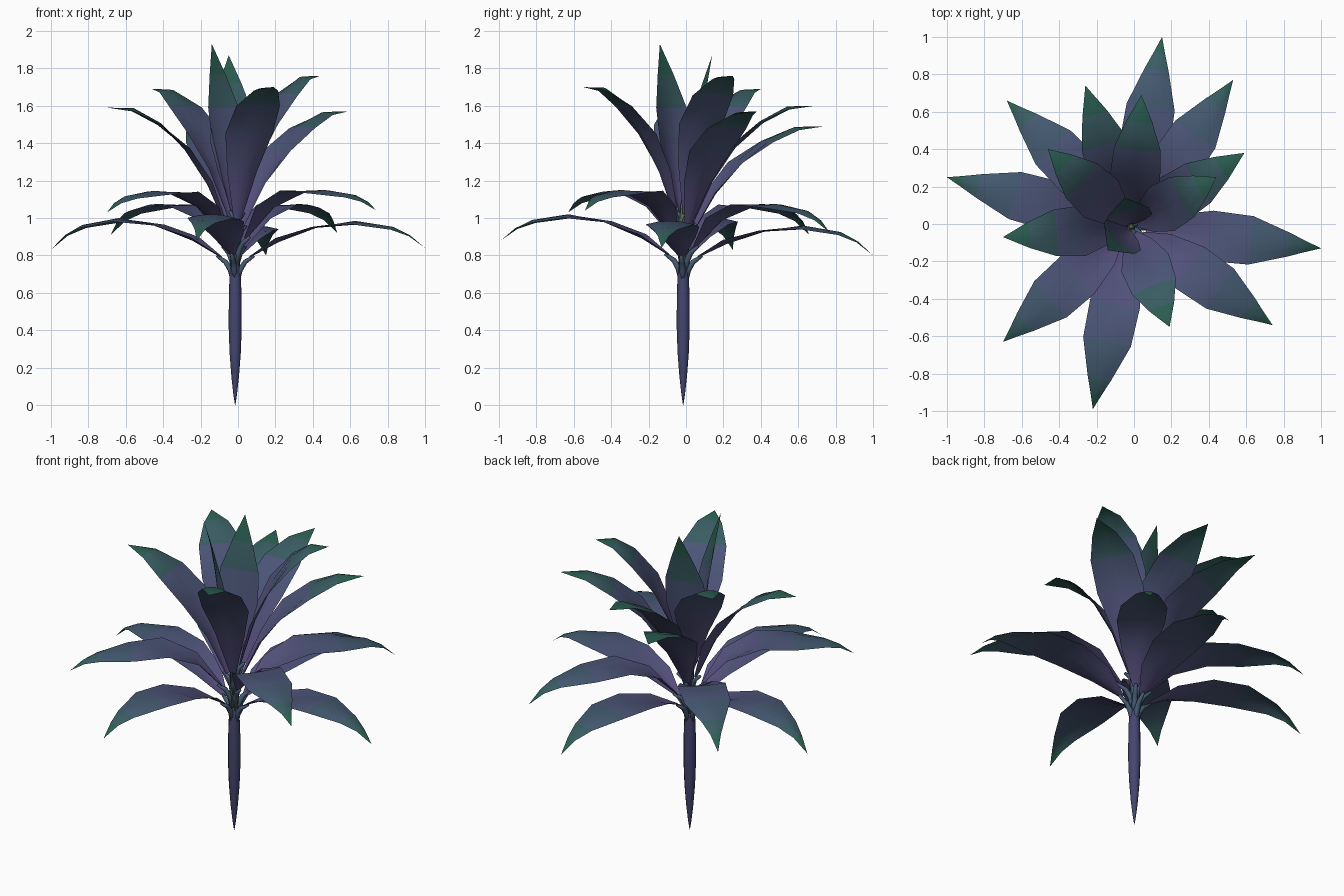
import bpy, bmesh, math
from mathutils import Vector

if "Cube" in bpy.data.objects:
    bpy.data.objects.remove(bpy.data.objects["Cube"])

AX = Vector((-0.015, -0.015, 0))  # stem axis


def mat(name, c):
    m = bpy.data.materials.new(name)
    m.diffuse_color = (*c, 1)
    m.use_nodes = True
    m.node_tree.nodes["Principled BSDF"].inputs["Base Color"].default_value = m.diffuse_color
    return m


# leaf colours from purple base to green tip
base_c, mid_c, tip_c = Vector((.095, .08, .21)), Vector((.065, .095, .18)), Vector((.025, .115, .085))
BANDS = []
for i in range(6):
    t = i / 5
    c = base_c.lerp(mid_c, t * 2) if t < .5 else mid_c.lerp(tip_c, t * 2 - 1)
    BANDS.append(mat(f"leaf_band_{i}", c))
STEM = mat("stem_purple", (.06, .06, .16))
STALK = mat("stalk_blue", (.06, .10, .17))
CORE = mat("core_green", (.09, .13, .05))


def finish(bm, name, mats):
    me = bpy.data.meshes.new(name)
    bm.to_mesh(me)
    bm.free()
    for m in mats:
        me.materials.append(m)
    for p in me.polygons:
        p.use_smooth = True
    ob = bpy.data.objects.new(name, me)
    bpy.context.collection.objects.link(ob)
    return ob


def tube(name, pts, radii, sides, m):
    """Round tube swept through the points."""
    bm = bmesh.new()
    rings = []
    for i, p in enumerate(pts):
        d = (pts[min(i + 1, len(pts) - 1)] - pts[max(i - 1, 0)]).normalized()
        a = d.orthogonal().normalized() if abs(d.z) < .2 else Vector((1, 0, 0)).cross(d).normalized()
        b = d.cross(a)
        rings.append([bm.verts.new(p + radii[i] * (math.cos(k * math.tau / sides) * a
                      + math.sin(k * math.tau / sides) * b)) for k in range(sides)])
    for r, s in zip(rings, rings[1:]):
        for k in range(sides):
            bm.faces.new((r[k], r[(k + 1) % sides], s[(k + 1) % sides], s[k]))
    bm.faces.new(rings[-1])
    bm.faces.new(rings[0][::-1])
    bmesh.ops.recalc_face_normals(bm, faces=bm.faces)
    return finish(bm, name, [m])


def leaf(name, tip, path, widths, cups):
    """Blade along a (radius, height) path pointing at the tip, with a stalk to the stem."""
    d = Vector((tip[0], tip[1], 0)) - AX
    d.normalize()
    side = Vector((-d.y, d.x, 0))
    pts = [AX + d * r + Vector((0, 0, z)) for r, z in path]
    bm = bmesh.new()
    rows = []
    for i, p in enumerate(pts[:-1]):
        t = (pts[i + 1] - pts[max(i - 1, 0)]).normalized()
        n = t.cross(side).normalized()
        rows.append([bm.verts.new(p + side * (u * widths[i]) + n * (cups[i] * widths[i] * u * u))
                     for u in (-1, -.5, 0, .5, 1)])
    end = bm.verts.new(pts[-1])
    last = len(rows) - 1
    for i, r in enumerate(rows):
        for k in range(4):
            if i < last:
                s = rows[i + 1]
                f = bm.faces.new((r[k], s[k], s[k + 1], r[k + 1]))
            else:
                f = bm.faces.new((r[k], end, r[k + 1]))
            f.material_index = round(i * 5 / last)
    finish(bm, name, BANDS)
    r0, z0 = path[0]
    stalk = [(.008, z0 - .14), (r0 * .3, z0 - .07), (r0 * .65, z0 - .025), (r0 + .02, z0 + .008)]
    tube(name + "_stalk", [AX + d * r + Vector((0, 0, z)) for r, z in stalk],
         (.016, .017, .014, .008), 6, STALK)


def radius(tip):
    return (Vector((tip[0], tip[1], 0)) - AX).length


# main stem: spindle, then thin core between the leaves
zs = ((0, .001), (.06, .010), (.15, .020), (.28, .030), (.42, .035), (.58, .034), (.70, .030), (.78, .022))
tube("stem", [AX + Vector((0, 0, z)) for z, r in zs], [r for z, r in zs], 12, STEM)
tube("core", [AX + Vector((0, 0, z)) for z in (.72, .9, 1.1)], (.026, .022, .012), 8, CORE)

# spreading leaves: tip x, y, z, then base height and peak height
W_LOW = (.016, .09, .135, .13, .065, .03)
C_LOW = (.4, .25, .05, -.15, -.25, -.2)
spreading = [(.15, 1.0, .80, .79, .96), (1.0, -.13, .84, .79, .985), (-.22, -.99, .88, .80, 1.02),
             (-1.0, .25, .83, .79, 1.0), (.53, .77, .92, .84, 1.075), (-.68, .66, .91, .84, 1.075),
             (.74, -.54, 1.04, .89, 1.15), (-.70, -.63, 1.03, .89, 1.145)]
for i, (x, y, zt, zb, zp) in enumerate(spreading):
    R = radius((x, y))
    rise = (0, .42, .8, 1) if i < 4 else (0, .6, .96, 1)
    path = [(R * f, zb + (zp - zb) * h) for f, h in zip((.08, .23, .42, .63), rise)]
    path += [(R * f, zp - (zp - zt) * h) for f, h in ((.83, .22), (.92, .53), (1, 1))]
    leaf(f"spreading_leaf_{i + 1}", (x, y), path, W_LOW, C_LOW)

# rising leaves: tip x, y, z and base height
W_UP = (.02, .085, .135, .125, .07)
C_UP = (.45, .3, .15, -.1, -.25)
rising = [(-.70, -.07, 1.59, .95), (.59, .38, 1.57, .95), (-.26, .74, 1.49, .92), (.19, -.55, 1.70, .98),
          (.04, .69, 1.60, .96), (-.46, .40, 1.69, 1.0), (.44, .25, 1.76, 1.02)]
for i, (x, y, zt, zb) in enumerate(rising):
    R = radius((x, y))
    path = [(R * f, zb + (zt - zb) * h) for f, h in
            zip((.07, .22, .39, .58, .79, 1), (0, .36, .64, .87, .995, 1))]
    leaf(f"rising_leaf_{i + 1}", (x, y), path, W_UP, C_UP)

# upright heart leaves
for i, (x, y, zt, zb) in enumerate([(-.14, -.14, 1.93, 1.03), (-.05, .14, 1.87, 1.05)]):
    R = radius((x, y))
    path = [(R * f, zb + (zt - zb) * h) for f, h in
            zip((.12, .35, .5, .6, .75, 1), (0, .22, .42, .62, .82, 1))]
    leaf(f"heart_leaf_{i + 1}", (x, y), path, (.02, .085, .125, .115, .06), (.45, .4, .3, .15, 0))
